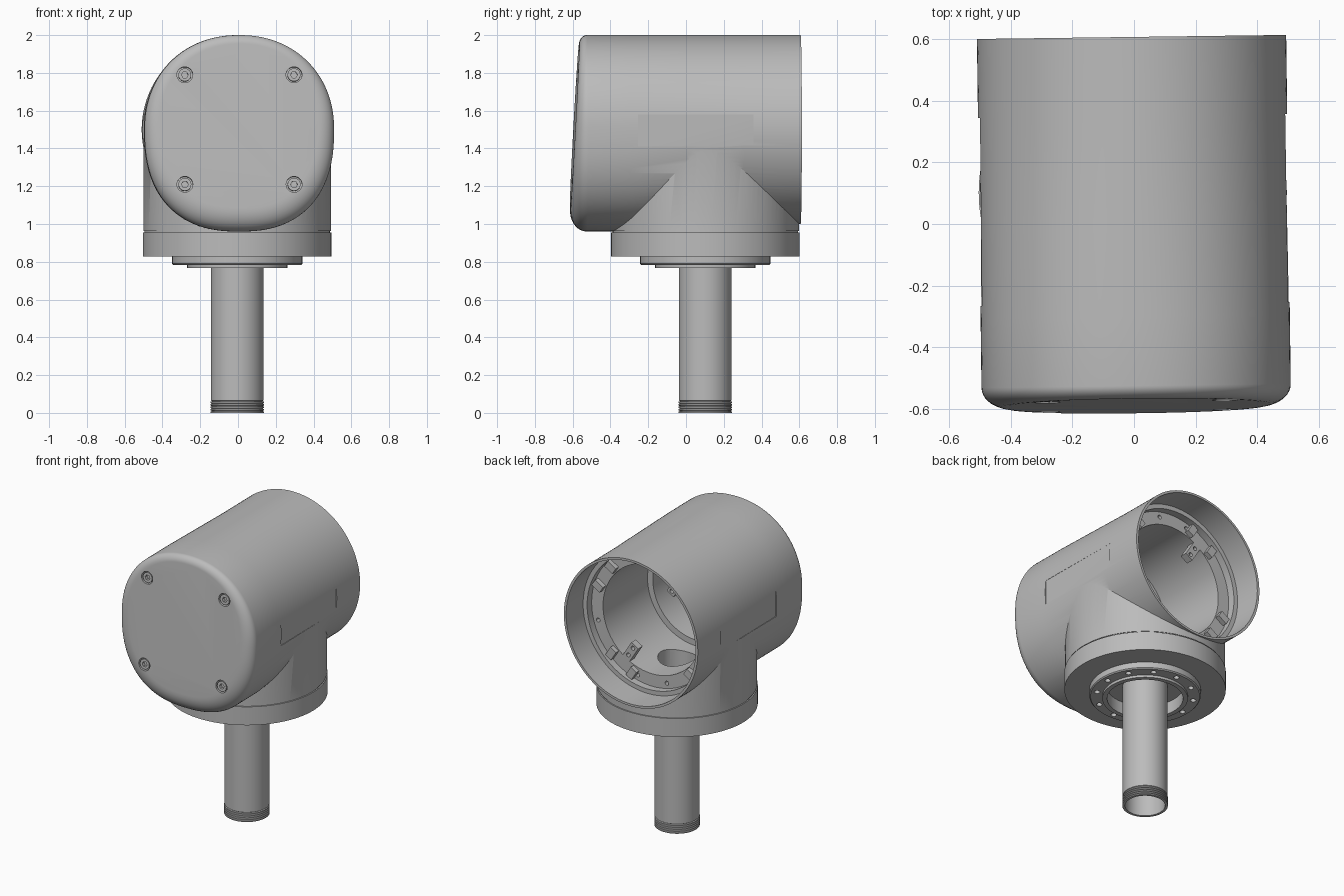
import bpy, bmesh, math
from mathutils import Matrix, Vector

if "Cube" in bpy.data.objects:
    bpy.data.objects.remove(bpy.data.objects["Cube"])

grey = bpy.data.materials.new("light grey metal")
grey.use_nodes = True
COLOR = (0.5, 0.5, 0.5, 1)
grey.diffuse_color = COLOR
grey.node_tree.nodes["Principled BSDF"].inputs["Base Color"].default_value = COLOR

AXIS_Z = 1.5
TURN = Matrix.Rotation(math.radians(0.75), 4, 'Z')
ALONG_Y = Matrix.Translation((0, 0, AXIS_Z)) @ Matrix.Rotation(-math.pi / 2, 4, 'X')
STAND = Matrix.Translation((-0.004, 0.102, 0))


def loft(name, rings, matrix=Matrix(), wrap=False):
    """Skin equal rings; single-point rings become poles, open ends are capped."""
    bm = bmesh.new()
    loops = [[bm.verts.new(matrix @ Vector(p)) for p in ring] for ring in rings]
    pairs = list(zip(loops, loops[1:]))
    if wrap:
        pairs.append((loops[-1], loops[0]))
    for a, b in pairs:
        n = max(len(a), len(b))
        for i in range(n):
            j = (i + 1) % n
            quad = [a[i % len(a)], a[j % len(a)], b[j % len(b)], b[i % len(b)]]
            bm.faces.new(list(dict.fromkeys(quad)))
    if not wrap:
        for end in (loops[0], loops[-1]):
            if len(end) > 2:
                bm.faces.new(end)
    bmesh.ops.recalc_face_normals(bm, faces=bm.faces)
    mesh = bpy.data.meshes.new(name)
    bm.to_mesh(mesh)
    bm.free()
    mesh.materials.append(grey)
    obj = bpy.data.objects.new(name, mesh)
    bpy.context.collection.objects.link(obj)
    return obj


def lathe(name, profile, matrix=Matrix(), segs=64, wrap=False):
    """Turn (radius, height) points around z."""
    rings = []
    for r, h in profile:
        turns = [2 * math.pi * i / segs for i in range(segs if r > 0 else 1)]
        rings.append([(r * math.cos(t), r * math.sin(t), h) for t in turns])
    return loft(name, rings, matrix, wrap)


def rod(name, r, low, high, matrix, segs=20):
    return lathe(name, [(r, low), (r, high)], matrix, segs)


def box(name, centre, size, matrix=Matrix()):
    x, y, z = (s / 2 for s in size)
    rings = [[(-x, -y, h), (x, -y, h), (x, y, h), (-x, y, h)] for h in (-z, z)]
    return loft(name, rings, matrix @ Matrix.Translation(centre))


def boolean(obj, tool, operation='DIFFERENCE'):
    mod = obj.modifiers.new("cut", 'BOOLEAN')
    mod.object, mod.operation, mod.solver = tool, operation, 'EXACT'
    bpy.context.view_layer.objects.active = obj
    bpy.ops.object.modifier_apply(modifier=mod.name)
    bpy.data.objects.remove(tool)


# Housing shell: round at the back, squarer and deeper at the front
def face_y(z):
    return -0.565 - 0.055 * (1.98 - z)


def section(y, squareness, round_angle=None, segs=128):
    ring = []
    for i in range(segs):
        a = 2 * math.pi * (i + 0.5) / segs
        c, s = math.cos(a), math.sin(a)
        n = 2 + squareness * (0.12 if s > 0 else 0.4)
        inset = 0 if round_angle is None else (0.085 - 0.04 * s) * (1 - math.cos(round_angle))
        half_z = (0.5 if s > 0 else 0.5 + 0.04 * squareness) - inset
        x = math.copysign(abs(c) ** (2 / n), c) * (0.502 - inset)
        z = AXIS_Z + math.copysign(abs(s) ** (2 / n), s) * half_z
        depth = y if round_angle is None else y + (face_y(z) - y) * math.sin(round_angle)
        ring.append((x, depth, z))
    return ring


rings = [section(0.607, 0), section(0.3, 0), section(0, 0.5), section(-0.3, 1)]
rings += [section(-0.525, 1, math.radians(a)) for a in range(0, 91, 10)]
housing = loft("housing", rings, TURN)

# Neck joins the housing, then the stepped cavity and cable hole are bored out
boolean(housing, rod("neck", 0.496, 0.962, 1.45, STAND, 96), 'UNION')
cavity = [(0, -0.46), (0.2, -0.46), (0.2, -0.42), (0.28, -0.42), (0.28, -0.36), (0.33, -0.36),
          (0.33, -0.12), (0.37, -0.12), (0.37, 0.37), (0.455, 0.37), (0.455, 0.42),
          (0.485, 0.42), (0.485, 0.7), (0, 0.7)]
boolean(housing, lathe("cavity", cavity, TURN @ ALONG_Y, 96))
boolean(housing, rod("cable_hole", 0.12, 0.7, 1.4, STAND, 32))

# Flat label recess on each side
for side in (-1, 1):
    boolean(housing, box("label_cut", (side * 0.545, 0.045, 1.495), (0.1, 0.61, 0.17), TURN))

# Counterbored socket screws on the sloping front
parts = [housing]
for x in (-0.289, 0.289):
    for z in (1.21, 1.79):
        spot = TURN @ Matrix.Translation((x, face_y(z), z)) @ Matrix.Rotation(
            math.pi / 2 - 0.055, 4, 'X')
        boolean(housing, rod("counterbore", 0.042, -0.04, 0.05, spot, 28))
        head = rod("front_screw", 0.034, -0.042, -0.004, spot, 28)
        boolean(head, rod("socket", 0.018, -0.025, 0.05, spot, 6))
        parts.append(head)

# Screw holes in the inner ledge
for i in range(12):
    turn = Matrix.Rotation(math.radians(30 * i + 15), 4, 'Z')
    boolean(housing, rod("ledge_hole", 0.014, 0.34, 0.4,
                         TURN @ ALONG_Y @ turn @ Matrix.Translation((0.42, 0, 0)), 14))

# Mounting pads and inward tabs on the ledge
for i in range(4):
    spin = TURN @ ALONG_Y @ Matrix.Rotation(math.radians(90 * i + 58), 4, 'Z')
    for offset in (-0.09, 0.09):
        parts.append(box("ledge_pad", (0.405, offset, 0.385), (0.07, 0.05, 0.034), spin))
    if i % 2 == 0:
        tab = box("inner_tab", (0.33, 0, 0.345), (0.16, 0.06, 0.05), spin)
        for r in (0.275, 0.34):
            boolean(tab, rod("tab_hole", 0.014, 0.33, 0.4,
                             spin @ Matrix.Translation((r, 0, 0)), 14))
        parts.append(tab)

# Stepped base flange with a ring of bolt holes
flange = lathe("base_flange", [
    (0, 0.955), (0.5, 0.955), (0.5, 0.829), (0.345, 0.829), (0.345, 0.79), (0.338, 0.783),
    (0.265, 0.783), (0.265, 0.766), (0.235, 0.766), (0.235, 0.85), (0, 0.85)], STAND, 96)
for i in range(12):
    turn = Matrix.Rotation(math.radians(30 * i), 4, 'Z')
    boolean(flange, rod("bolt_hole", 0.018, 0.7, 0.81,
                        STAND @ turn @ Matrix.Translation((0.302, 0, 0)), 16))
parts.append(flange)
parts.append(rod("flange_seam", 0.492, 0.95, 0.97, STAND, 96))
boolean(parts[-1], rod("seam_hole", 0.12, 0.9, 1.0, STAND, 32))

# Hollow pipe with a threaded lower end
thread = []
for i in range(5):
    thread += [(0.141, 0.013 * i), (0.141, 0.013 * i + 0.007), (0.134, 0.013 * i + 0.01)]
pipe = [(0.124, 0)] + thread + [(0.14, 0.066), (0.14, 0.86), (0.124, 0.86)]
parts.append(lathe("pipe", pipe, STAND, 64, wrap=True))

# Smooth shading with crisp edges
bpy.ops.object.select_all(action='DESELECT')
for part in parts:
    part.select_set(True)
bpy.context.view_layer.objects.active = housing
bpy.ops.object.shade_smooth_by_angle(angle=math.radians(30))
